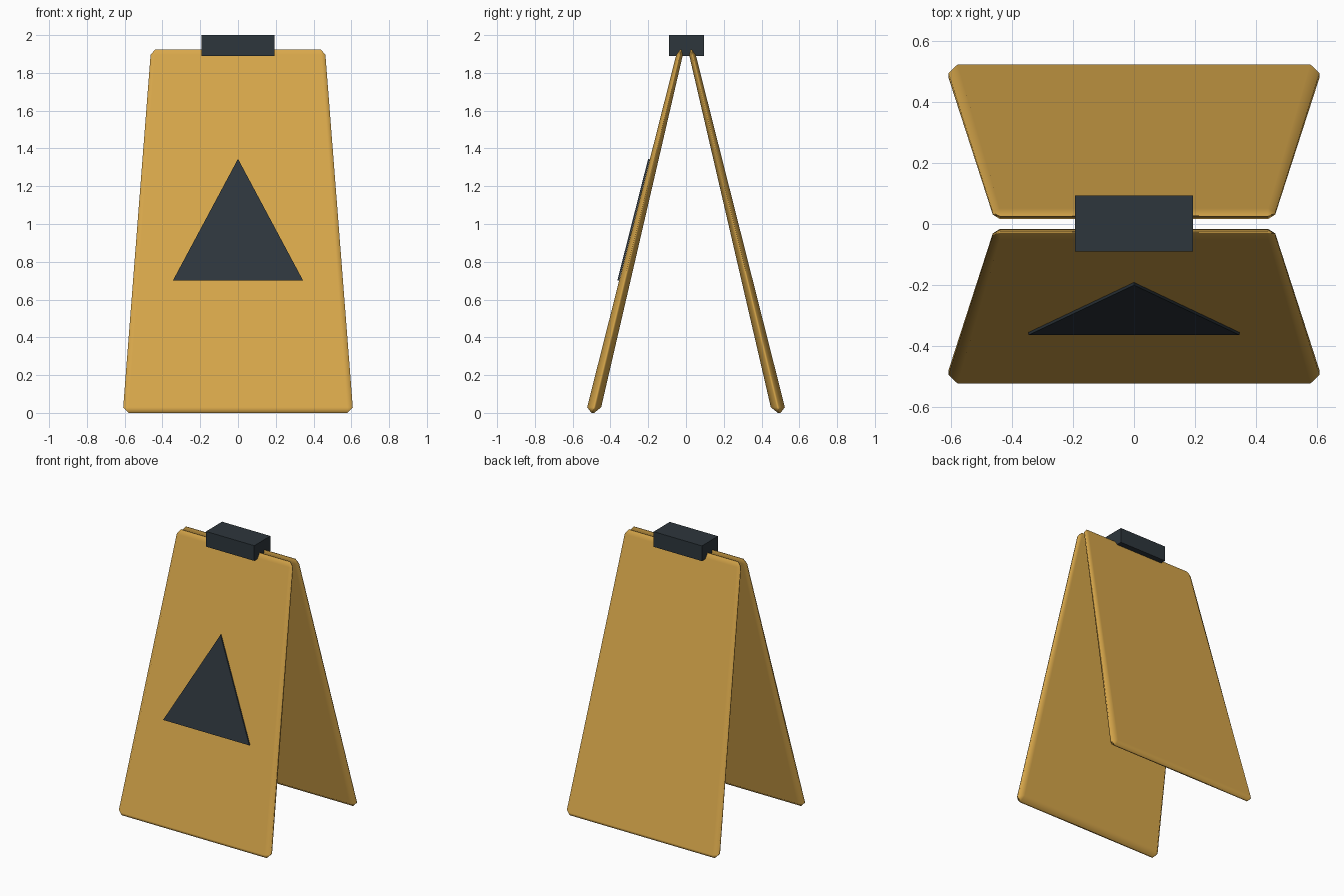
import bpy
import bmesh

default = bpy.data.objects.get("Cube")
if default:
    bpy.data.objects.remove(default, do_unlink=True)

HEIGHT = 1.925


def material(name, rgb):
    mat = bpy.data.materials.new(name)
    mat.use_nodes = True
    mat.diffuse_color = (*rgb, 1)
    mat.node_tree.nodes["Principled BSDF"].inputs["Base Color"].default_value = (*rgb, 1)
    return mat


def add_object(name, bm, mat):
    bmesh.ops.recalc_face_normals(bm, faces=bm.faces)
    mesh = bpy.data.meshes.new(name)
    bm.to_mesh(mesh)
    bm.free()
    mesh.materials.append(mat)
    obj = bpy.data.objects.new(name, mesh)
    bpy.context.collection.objects.link(obj)
    return obj


def box(size, centre):
    bm = bmesh.new()
    bmesh.ops.create_cube(bm, size=1)
    bmesh.ops.scale(bm, vec=size, verts=bm.verts)
    bmesh.ops.translate(bm, vec=centre, verts=bm.verts)
    return bm


def lerp(a, b, t):
    return a + (b - a) * t


yellow = material("sign yellow", (0.69, 0.39, 0.07))
charcoal = material("charcoal", (0.027, 0.037, 0.046))


# Leaning boards: a bevelled slab, tapered in width and thickness
def board(name, side):
    bm = box((1.22, 0.075, HEIGHT), (0, 0, HEIGHT / 2))
    bmesh.ops.bevel(bm, geom=bm.edges[:], offset=0.03, segments=1,
                    profile=0.5, affect='EDGES')
    for v in bm.verts:
        t = v.co.z / HEIGHT
        v.co.x *= lerp(1, 0.755, t)
        v.co.y = side * (lerp(0.4935, 0.027, t) + v.co.y * lerp(1, 0.46, t))
    obj = add_object(name, bm, yellow)
    for p in obj.data.polygons:
        p.use_smooth = True
    weighted = obj.modifiers.new("flat panels", 'WEIGHTED_NORMAL')
    weighted.weight = 100


board("front_board", -1)
board("back_board", 1)

# Warning triangle: a thin plate lying on the front board
bm = bmesh.new()
rings = []
for lift in (0.001, 0.01):
    ring = []
    for x, z in ((-0.345, 0.70), (0.345, 0.70), (0, 1.345)):
        y = lerp(-0.531, -0.0435, z / HEIGHT) - lift
        ring.append(bm.verts.new((x, y, z)))
    bm.faces.new(ring)
    rings.append(ring)
for i in range(3):
    j = (i + 1) % 3
    bm.faces.new((rings[0][i], rings[0][j], rings[1][j], rings[1][i]))
add_object("front_triangle", bm, charcoal)

# Block that joins the boards at the top
add_object("top_clip", box((0.386, 0.184, 0.11), (0, 0.002, 1.945)), charcoal)
